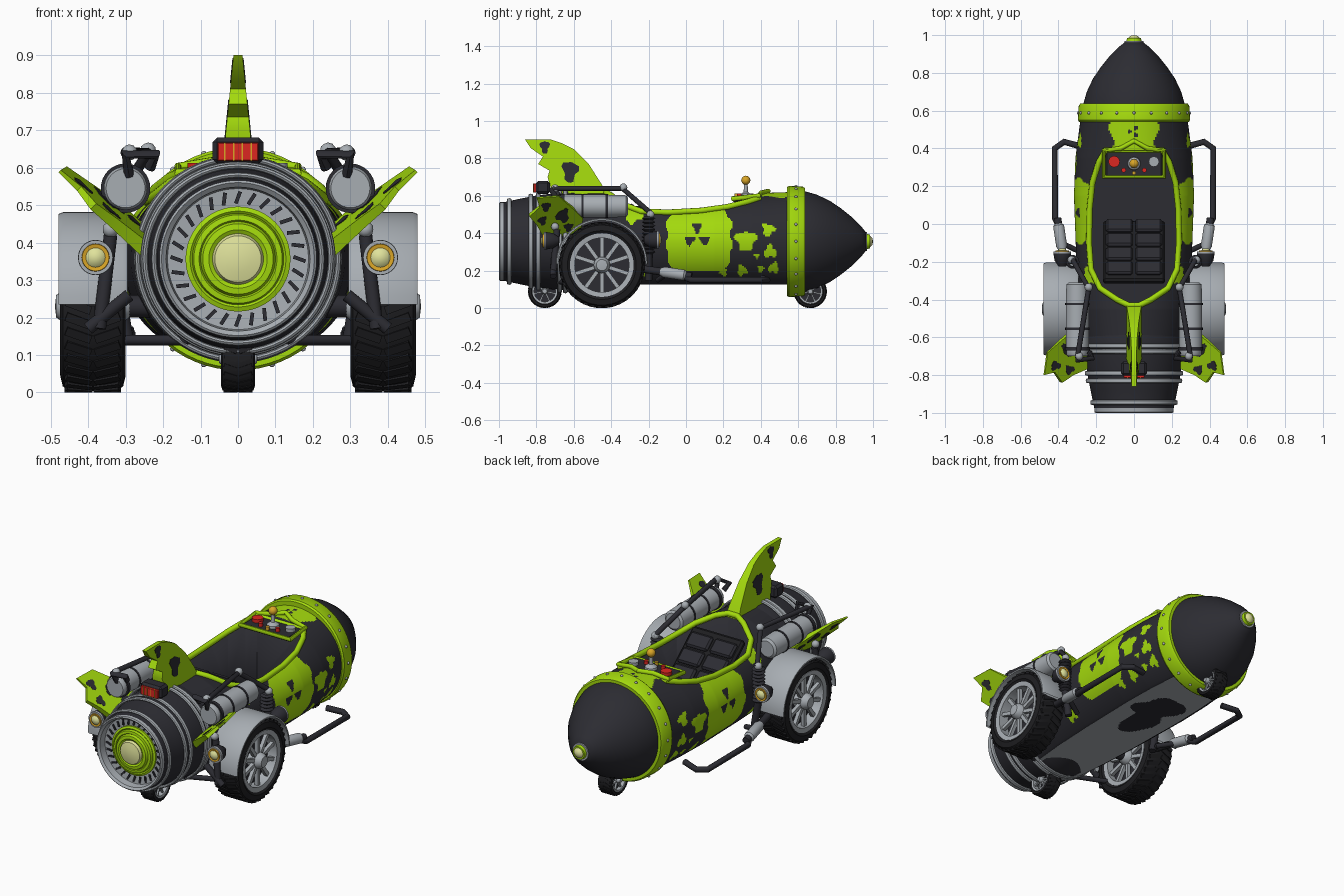
import bpy, bmesh, math
from math import sin, cos, pi, atan2, hypot
from mathutils import Vector, Matrix

if "Cube" in bpy.data.objects:
    bpy.data.objects.remove(bpy.data.objects["Cube"])


def material(name, *rgb):
    m = bpy.data.materials.new(name)
    m.use_nodes = True
    m.diffuse_color = (*rgb, 1)
    m.node_tree.nodes["Principled BSDF"].inputs["Base Color"].default_value = (*rgb, 1)
    return m


DARK = material("charcoal paint", .025, .025, .032)
GREEN = material("acid green", .37, .7, .004)
GREY = material("light steel", .39, .42, .45)
BLACK = material("black rubber", .013, .013, .015)
CREAM = material("cream glow", .74, .76, .33)
RED = material("signal red", .72, .02, .015)
GOLD = material("amber", .7, .38, .02)
AXIS = 0.356
X, Y, Z = Vector((1, 0, 0)), Vector((0, 1, 0)), Vector((0, 0, 1))


def finish(name, bm, mats, angle=35):
    bmesh.ops.recalc_face_normals(bm, faces=bm.faces)
    me = bpy.data.meshes.new(name)
    bm.to_mesh(me)
    bm.free()
    for m in mats:
        me.materials.append(m)
    ob = bpy.data.objects.new(name, me)
    bpy.context.collection.objects.link(ob)
    bpy.ops.object.select_all(action='DESELECT')
    ob.select_set(True)
    bpy.context.view_layer.objects.active = ob
    bpy.ops.object.shade_smooth_by_angle(angle=math.radians(angle))
    return ob


def lathe(name, origin, axis, profile, segs=40, start=0, sweep=2 * pi):
    """Revolve (distance, radius, material of the following strip) points."""
    bm, o, d = bmesh.new(), Vector(origin), Vector(axis).normalized()
    u = Z if abs(d.z) < .8 else Y
    u = (u - d * u.dot(d)).normalized()
    v, mats, rings = d.cross(u), [], []
    full = sweep > 6.28
    for t, r, m in profile:
        if m not in mats:
            mats.append(m)
        angles = [start + sweep * i / segs for i in range(segs + (not full))]
        rings.append([bm.verts.new(o + d * t + (u * cos(a) + v * sin(a)) * max(r, 1e-4)) for a in angles])
    for (a, b), p in zip(zip(rings, rings[1:]), profile):
        for i in range(segs):
            j = (i + 1) % len(a)
            bm.faces.new((a[i], a[j], b[j], b[i])).material_index = mats.index(p[2])
    if full:
        bmesh.ops.remove_doubles(bm, verts=rings[0] + rings[-1], dist=3e-4)
    return finish(name, bm, mats)


def rod(name, p, q, r, mat, segs=20):
    n = (Vector(q) - Vector(p)).length
    return lathe(name, p, Vector(q) - Vector(p), [(0, 0, mat), (0, r, mat), (n, r, mat), (n, 0, mat)], segs)


def tube(name, pts, r, mat, cyclic=False):
    cu = bpy.data.curves.new(name, 'CURVE')
    cu.dimensions, cu.bevel_depth, cu.bevel_resolution, cu.use_fill_caps = '3D', r, 3, True
    sp = cu.splines.new('POLY')
    sp.points.add(len(pts) - 1)
    for p, c in zip(sp.points, pts):
        p.co = (*c, 1)
    sp.use_cyclic_u = cyclic
    cu.materials.append(mat)
    ob = bpy.data.objects.new(name, cu)
    bpy.context.collection.objects.link(ob)
    bpy.ops.object.select_all(action='DESELECT')
    ob.select_set(True)
    bpy.context.view_layer.objects.active = ob
    bpy.ops.object.convert(target='MESH')
    bpy.ops.object.shade_smooth_by_angle(angle=.7)


def boxes(name, items, mat, bevel=.006):
    """Items are (centre, size, tilt about x)."""
    bm = bmesh.new()
    for c, s, tilt in items:
        bmesh.ops.create_cube(bm, size=1, matrix=Matrix.Translation(c) @ Matrix.Rotation(tilt, 4, 'X') @ Matrix.Diagonal((*s, 1)))
    if bevel:
        bmesh.ops.bevel(bm, geom=bm.edges[:], offset=bevel, segments=1, affect='EDGES')
    return finish(name, bm, [mat])


def balls(name, centres, r, mat):
    bm = bmesh.new()
    for c in centres:
        bmesh.ops.create_icosphere(bm, subdivisions=2, radius=r, matrix=Matrix.Translation(c))
    return finish(name, bm, [mat], 60)


def slab(name, outline, half, mat, matrix=Matrix()):
    """Plate from a (y, z) outline; half gives half the thickness at z."""
    bm = bmesh.new()
    a, b = ([bm.verts.new(matrix @ Vector((s * half(z), y, z))) for y, z in outline] for s in (1, -1))
    bm.faces.new(a)
    bm.faces.new(b)
    for i in range(len(a)):
        j = (i + 1) % len(a)
        bm.faces.new((a[i], a[j], b[j], b[i]))
    return finish(name, bm, [mat])


def wobble(a, k):
    return 1 + .22 * sin(3 * a + k) + .13 * sin(5 * a + 2 * k)


def blob(y, z, r):
    return [(y + r * cos(a) * wobble(a, y * 50), z + 1.4 * r * sin(a) * wobble(a, y * 50))
            for a in (i * pi / 8 for i in range(16))]


def lerp(table, t):
    for (a, p), (b, q) in zip(table, table[1:]):
        if t <= b:
            return p + (q - p) * max(0, (t - a) / (b - a))
    return table[-1][1]


# Body shell: oval rings with a flat belly and painted patches
WIDTH = [(-.66, .25), (-.45, .285), (-.2, .305), (.15, .318), (.35, .31), (.58, .28)]
HEIGHT = [(-.66, .255), (-.45, .26), (-.3, .238), (0, .232), (.3, .255), (.58, .265)]
SPOTS = [(.32, .36, .052), (.44, .42, .033), (.3, .2, .027), (.45, .3, .032), (.47, .215, .027),
         (.2, .19, .02), (.38, .28, .014), (.4, .21, .016), (-.28, .5, .045), (-.24, .2, .035)]


def is_green(c):
    a, d = atan2(c.z - .385, c.y - .06), hypot(c.z - .385, c.y - .06)
    if .012 < d < .068 and cos(3 * a - pi / 2) < -.3:
        return False
    if abs(c.y - .07) < .172 - .6 * max(0, abs(c.z - .37) - .1) + .008 * sin(60 * c.z) and c.z > .2:
        return True
    if .39 < c.y and abs(c.x) < .12 + .015 * sin(40 * c.y) and c.z > .5:
        return hypot(c.x, c.y - .49) > .03 or sin(3 * atan2(c.x, c.y - .49)) < .2
    return any(hypot(c.y - y, c.z - z) < r * wobble(atan2(c.z - z, c.y - y), i) for i, (y, z, r) in enumerate(SPOTS))


bm, rings, N = bmesh.new(), [], 180
for i in range(221):
    y = -.66 + 1.24 * i / 220
    w, h = lerp(WIDTH, y), lerp(HEIGHT, y)
    rings.append([bm.verts.new((w * cos(a), y, max(.125, AXIS + (h if a < pi else .28) * sin(a))))
                  for a in (2 * pi * k / N for k in range(N))])
for a, b in zip(rings, rings[1:]):
    for k in range(N):
        f = bm.faces.new((a[k], a[(k + 1) % N], b[(k + 1) % N], b[k]))
        c = f.calc_center_median()
        if c.z > .127:
            f.material_index = int(is_green(c))
        else:
            f.material_index = 0 if hypot(c.x, .5 * (c.y - .15)) < .11 * wobble(atan2(c.y - .15, c.x), 1) else 2
bm.faces.new(rings[0])
bm.faces.new(rings[-1])
body = finish("body_shell", bm, [DARK, GREEN, GREY])

# Cockpit opening and its rolled rim
half_rim = [(.15, .39), (.185, .33), (.22, .22), (.235, .08), (.238, -.1), (.228, -.24), (.18, -.34), (.09, -.40), (.03, -.43)]
outline = half_rim + [(-x, y) for x, y in reversed(half_rim)]
bm = bmesh.new()
low, top = ([bm.verts.new((x, y, z)) for x, y in outline] for z in (.2, .9))
bm.faces.new(low)
bm.faces.new(top)
for i in range(len(low)):
    j = (i + 1) % len(low)
    bm.faces.new((low[i], low[j], top[j], top[i]))
cutter = finish("cockpit_cutter", bm, [DARK])
cutter.hide_render = True
cut = body.modifiers.new("cockpit", 'BOOLEAN')
cut.object, cut.operation, cut.solver = cutter, 'DIFFERENCE', 'EXACT'
bpy.context.view_layer.objects.active = body
bpy.ops.object.modifier_apply(modifier="cockpit")
bpy.data.objects.remove(cutter)


def skin(x, y):
    return AXIS + lerp(HEIGHT, y) * math.sqrt(max(0, 1 - (x / lerp(WIDTH, y)) ** 2))


tube("cockpit_rim", [(x, y, skin(x, y) + .006) for x, y in outline], .016, GREEN, True)

# Nose, riveted band and tip lamp
lathe("nose_cone", (0, 0, AXIS), Y, [(.56, .272, DARK), (.63, .27, DARK), (.7, .25, DARK), (.77, .217, DARK), (.83, .176, DARK),
      (.89, .128, DARK), (.94, .077, DARK), (.965, .045, DARK), (.968, 0, DARK)], 64)
lathe("nose_band", (0, 0, AXIS), Y, [(.54, .26, GREEN), (.54, .29, GREEN), (.55, .297, GREEN), (.625, .293, GREEN),
      (.637, .285, GREEN), (.637, .25, GREEN)], 64)
balls("band_rivets", [(.295 * sin(i * pi / 10), .588, AXIS + .295 * cos(i * pi / 10)) for i in range(20)], .008, GREY)
lathe("tip_lamp", (0, 0, AXIS), Y, [(.95, .05, GREY), (.968, .05, GREY), (.968, .04, GREEN), (.985, .037, GREEN),
      (.985, .029, CREAM), (.996, .018, CREAM), (1, 0, CREAM)], 32)

# Jet engine with ribs, turbine face and stepped hub
lathe("engine_casing", (0, 0, AXIS), Y, [(-.45, .2, DARK), (-.6, .262, DARK), (-.7, .258, DARK), (-.8, .246, DARK), (-.88, .23, DARK),
      (-.975, .21, GREY), (-.995, .21, GREY), (-1, .204, GREY), (-.99, .192, GREY), (-.95, .188, GREY), (-.945, .13, GREY)], 64)
for y, r in ((-.645, .27), (-.675, .268), (-.79, .253), (-.83, .248), (-.945, .224)):
    lathe("engine_rib", (0, y, AXIS), Y, [(.013 * sin(a), r + .0075 * cos(a), GREY) for a in (k * pi / 4 for k in range(9))], 64)
blades = bmesh.new()
for i in range(28):
    turn = Matrix.Translation((0, -.95, AXIS)) @ Matrix.Rotation(i * pi / 14, 4, 'Y')
    bmesh.ops.create_cube(blades, size=1, matrix=turn @ Matrix.Translation((0, 0, .164)) @ Matrix.Rotation(.35, 4, 'Y')
                          @ Matrix.Diagonal((.01, .008, .034, 1)))
finish("turbine_slots", blades, [DARK])
lathe("turbine_hub", (0, 0, AXIS), -Y, [(.93, .14, GREEN), (.955, .14, GREEN), (.96, .128, GREEN), (.955, .122, GREEN),
      (.97, .118, GREEN), (.972, .104, GREEN), (.966, .1, GREEN), (.98, .094, GREEN), (.982, .078, GREEN), (.976, .068, CREAM),
      (.99, .062, CREAM), (.997, .035, CREAM), (1, 0, CREAM)], 48)


# Wheels: tyre, tread lugs, rim, spokes and hub
def wheel(name, c, r, w, side, spokes, lugs):
    c, d = Vector(c), X * side
    lathe(name + "_tyre", c, d, [(t * w, q * r, BLACK) for t, q in ((-.42, .72), (-.5, .8), (-.46, .93), (-.35, .98),
          (.35, .98), (.46, .93), (.5, .8), (.42, .72), (-.42, .72))], 48)
    lathe(name + "_rim", c, d, [(t * w, q * r, GREY) for t, q in ((-.46, .74), (-.44, .63), (.44, .63), (.46, .74), (-.46, .74))], 48)
    lathe(name + "_web", c, d, [(-.2 * w, 0, DARK), (-.2 * w, .65 * r, DARK), (.1 * w, .65 * r, DARK), (.1 * w, 0, DARK)], 32)
    for e in (1, -1):
        lathe(name + "_hub", c, d * e, [(0, .2 * r, GREY), (.45 * w, .19 * r, GREY), (.56 * w, .13 * r, GREY), (.58 * w, 0, GREY)], 20)
    bm, tread = bmesh.new(), bmesh.new()
    for i in range(spokes):
        turn = Matrix.Translation(c) @ Matrix.Rotation(2 * pi * i / spokes, 4, 'X')
        for e in (1, -1):
            bmesh.ops.create_cube(bm, size=1, matrix=turn @ Matrix.Translation((.3 * w * e, 0, .4 * r))
                                  @ Matrix.Diagonal((.12 * w, .09 * r, .55 * r, 1)))
    for i in range(lugs):
        turn = Matrix.Translation(c) @ Matrix.Rotation(2 * pi * i / lugs, 4, 'X')
        for e in (1, -1):
            bmesh.ops.create_cube(tread, size=1, matrix=turn @ Matrix.Translation((.22 * w * e, 0, .975 * r))
                                  @ Matrix.Rotation(.35 * e, 4, 'Z') @ Matrix.Diagonal((.4 * w, .1 * r, .05 * r, 1)))
    finish(name + "_spokes", bm, [GREY])
    finish(name + "_tread", tread, [BLACK])


wheel("nose_wheel", (0, .665, .088), .088, .09, 1, 7, 24)
wheel("tail_wheel", (0, -.755, .09), .09, .09, 1, 7, 24)

# Parts found on both sides
for s in (1, -1):
    wheel("main_wheel", (.387 * s, -.45, .23), .23, .175, s, 10, 36)
    lathe("fender", (.387 * s, -.45, .235), X, [(t, r, GREY) for t, r in ((-.092, .233), (-.092, .241), (-.08, .246), (.08, .246),
          (.092, .241), (.092, .233), (-.092, .233))], 32, -pi / 2, pi)
    rod("main_axle", (.1 * s, -.45, .23), (.32 * s, -.45, .23), .03, DARK)
    rod("rear_crossbar", (.13 * s, -.68, .14), (.32 * s, -.6, .14), .014, DARK)
    # Pressure tank with straps, cap and hand rail
    lathe("side_tank", (.3 * s, -.7, .545), Y, [(0, 0, GREY), (0, .052, GREY), (.01, .058, GREY), (.03, .058, DARK), (.03, .066, DARK),
          (.05, .066, DARK), (.05, .061, GREY), (.14, .061, DARK), (.14, .064, DARK), (.152, .064, DARK), (.152, .061, GREY), (.27, .061, DARK),
          (.27, .064, DARK), (.282, .064, DARK), (.282, .061, GREY), (.38, .058, GREY), (.39, .045, GREY), (.39, 0, GREY)], 32)
    tube("tank_rail", [(x * s, y, z) for x, y, z in ((.29, -.69, .58), (.3, -.72, .635), (.22, -.71, .635), (.235, -.68, .6))], .015, DARK)
    tube("upper_strut", [(x * s, y, z) for x, y, z in ((.3, -.71, .64), (.24, -.34, .64), (.33, -.18, .5))], .014, DARK)
    balls("strut_joints", [(.24 * s, -.335, .645), (.29 * s, -.7, .64), (.34 * s, -.7, .435), (.33 * s, -.19, .5)], .022, GREY)
    # Coil spring and suspension arms
    lathe("coil_spring", (.325 * s, -.2, .29), Z, [(.01 * k, .036 if k % 2 else .022, DARK) for k in range(21)], 20)
    rod("spring_arm", (.3 * s, -.2, .15), (.325 * s, -.2, .3), .02, DARK)
    rod("rear_link", (.34 * s, -.69, .42), (.37 * s, -.71, .17), .018, DARK)
    rod("rear_brace", (.29 * s, -.71, .26), (.4 * s, -.71, .17), .017, DARK)
    # Lamps facing both ways
    for y, z, d in ((-.7, .36, -1), (-.205, .365, 1)):
        lathe("fender_lamp", (.38 * s, y, z), Y * d, [(-.02, .02, DARK), (.01, .04, DARK), (.05, .047, GREY), (.06, .046, GREY), (.06, .037, GOLD),
              (.066, .036, GOLD), (.064, .026, CREAM), (.074, .015, CREAM), (.076, 0, CREAM)], 28)
    # Side step bar feeding an exhaust can
    tube("step_bar", [(x * s, y, z) for x, y, z in ((.28, .41, .16), (.37, .435, .15), (.42, .4, .15), (.418, .03, .15), (.39, -.02, .17))], .017, DARK)
    lathe("exhaust_can", (.405 * s, .03, .17), (-.03 * s, -.2, .03), [(0, 0, DARK), (0, .02, DARK), (.03, .02, GREY), (.04, .029, GREY),
          (.15, .029, GREY), (.17, .02, DARK), (.26, .02, DARK)], 20)
    rod("exhaust_stay", (.28 * s, -.15, .15), (.385 * s, -.1, .185), .014, DARK)
    # Side fin, leaning out with its rear edge lower
    lean = (Matrix.Translation((.27 * s, -.7, .415)) @ Matrix.Rotation(.81 * s, 4, 'Y') @ Matrix.Rotation(.15 * s, 4, 'Z')
            @ Matrix.Translation((0, .7, 0)))
    thick = lambda z: .018 - .05 * z
    slab("side_fin", [(-.57, -.04), (-.55, .08), (-.61, .17), (-.68, .265), (-.8, .27), (-.785, .2), (-.84, .14), (-.8, .07), (-.76, -.04)],
         thick, GREEN, lean)
    for y, z, r in ((-.75, .2, .023), (-.66, .12, .034), (-.77, .1, .022), (-.63, .03, .022)):
        slab("side_fin_spot", blob(y, z, r), lambda z: thick(z) + .002, DARK, lean)

# Tail fin with spots
tail = lambda z: .038 - .1 * (z - .64)
slab("tail_fin", [(-.42, .6), (-.45, .66), (-.52, .77), (-.6, .85), (-.66, .88), (-.72, .9), (-.86, .9), (-.83, .855), (-.765, .81),
     (-.79, .77), (-.73, .735), (-.74, .7), (-.71, .6)], tail, GREEN)
for y, z, r in ((-.755, .862, .024), (-.62, .732, .04)):
    slab("tail_fin_spot", blob(y, z, r), lambda z: tail(z) + .002, DARK)

# Tail light
boxes("tail_light_housing", [((0, -.765, .645), (.135, .075, .07), 0)], DARK, .012)
boxes("tail_light_lens", [((0, -.807, .642), (.11, .016, .05), 0)], RED, .003)
boxes("tail_light_bars", [((x, -.815, .642), (.004, .004, .05), 0) for x in (-.035, -.012, .012, .035)], GOLD, 0)

# Dashboard with switches and joystick
boxes("dashboard", [((0, .32, .58), (.3, .14, .025), 0)], DARK)
tube("dashboard_frame", [(-.16, .25, .585), (.16, .25, .585), (.16, .39, .6), (.07, .4, .615), (0, .44, .625), (-.07, .4, .615), (-.16, .39, .6)],
     .013, GREEN, True)
for x, y, r, m in ((-.105, .33, .03, RED), (.105, .33, .027, GREY), (-.055, .285, .012, RED), (.055, .285, .012, RED), (0, .27, .01, GOLD)):
    rod("dash_button", (x, y, .585), (x, y, .612), r, m)
lathe("joystick", (0, .32, .59), Z, [(0, .035, GREY), (.015, .033, GREY), (.03, .012, GREY), (.08, .009, GREY), (.08, 0, GREY)], 20)
balls("joystick_knob", [(0, .32, .683)], .025, GOLD)

# Reclined seat with two columns of pads
boxes("seat_frame", [((0, -.15, .415), (.33, .04, .42), .87)], BLACK, .012)
boxes("seat_pads", [((x, -.01 - .075 * k, .325 + .063 * k), (.14, .03, .088), .87) for x in (-.077, .077) for k in range(4)], DARK, .01)
